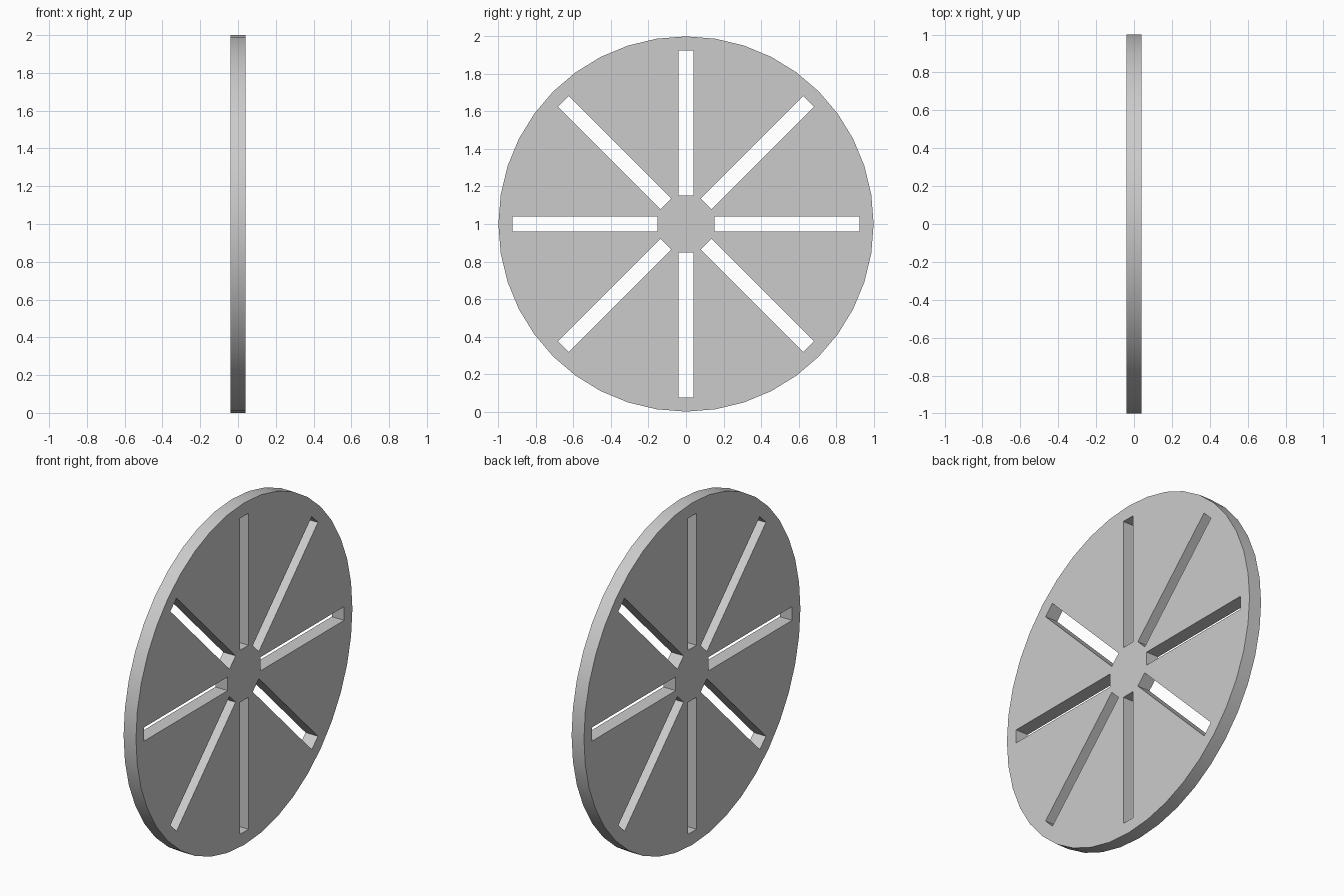
import bpy, bmesh, math
from mathutils import Matrix, Vector

if "Cube" in bpy.data.objects:
    bpy.data.objects.remove(bpy.data.objects["Cube"])

RADIUS, THICK = 1.0, 0.08
SLOT_IN, SLOT_OUT, SLOT_W, SLOTS = 0.152, 0.924, 0.08, 8


def mesh_object(name, bm):
    mesh = bpy.data.meshes.new(name)
    bm.to_mesh(mesh)
    bm.free()
    ob = bpy.data.objects.new(name, mesh)
    bpy.context.collection.objects.link(ob)
    ob.location.z = RADIUS
    return ob


# Wheel disc, axis along x
bm = bmesh.new()
bmesh.ops.create_cone(bm, cap_ends=True, segments=40, radius1=RADIUS, radius2=RADIUS,
                      depth=THICK, matrix=Matrix.Rotation(math.pi / 2, 4, 'Y'))
disc = mesh_object("slotted_disc", bm)

# Ring of radial slot cutters
bm = bmesh.new()
for i in range(SLOTS):
    turn = Matrix.Rotation(i * math.tau / SLOTS, 4, 'X')
    shift = Matrix.Translation((0, 0, (SLOT_IN + SLOT_OUT) / 2))
    size = Matrix.Diagonal(Vector((THICK * 3, SLOT_W, SLOT_OUT - SLOT_IN, 1)))
    bmesh.ops.create_cube(bm, size=1, matrix=turn @ shift @ size)
cutter = mesh_object("slot_cutters", bm)
cutter.hide_render = True

# Cut the slots
cut = disc.modifiers.new("slots", 'BOOLEAN')
cut.operation = 'DIFFERENCE'
cut.solver = 'EXACT'
cut.object = cutter
bpy.context.view_layer.objects.active = disc
disc.select_set(True)
bpy.ops.object.modifier_apply(modifier=cut.name)
bpy.data.objects.remove(cutter)

# Smooth rim, sharp edges
bpy.ops.object.shade_smooth_by_angle(angle=math.radians(30))
